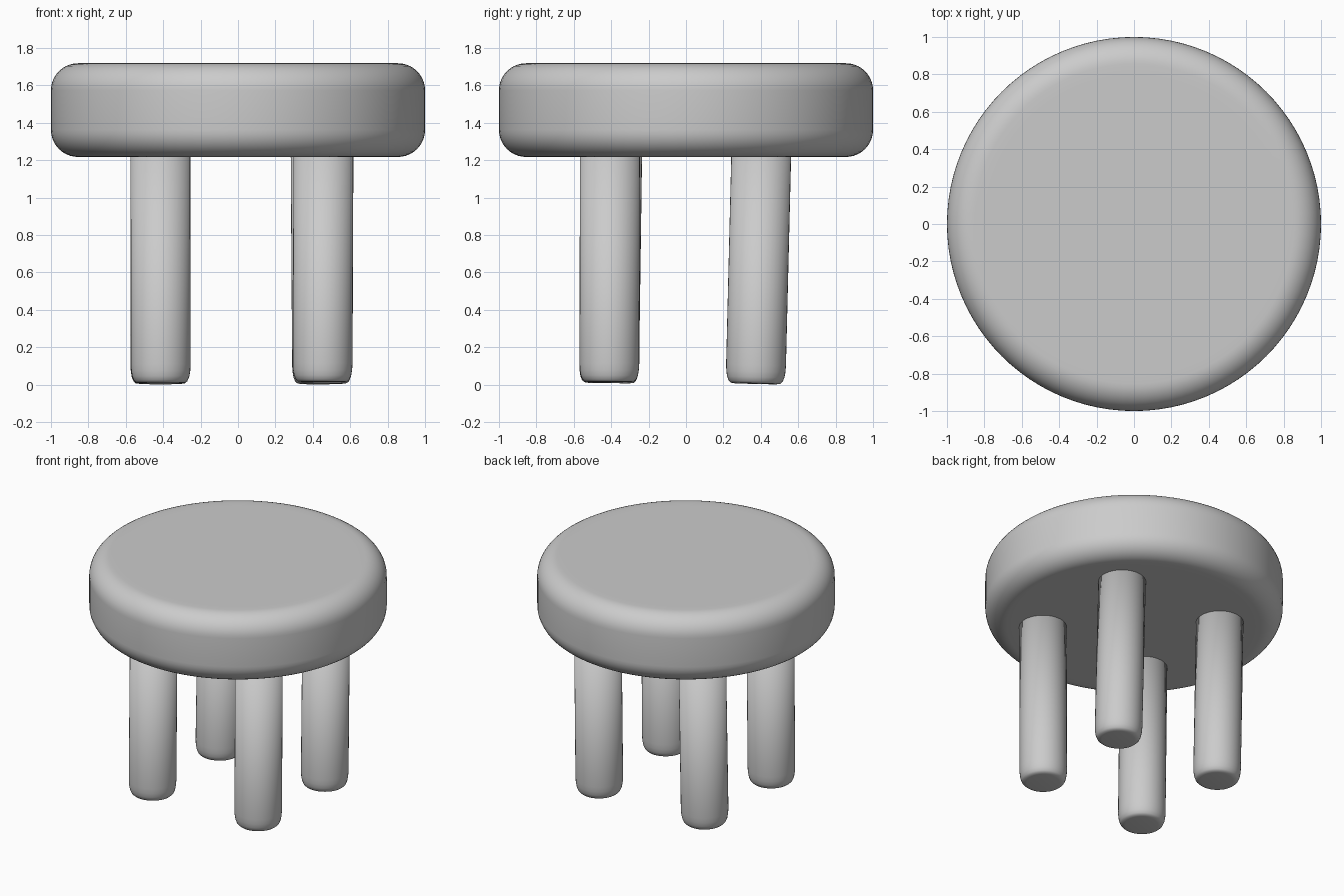
import bpy, bmesh, math
from mathutils import Matrix, Vector

if "Cube" in bpy.data.objects:
    bpy.data.objects.remove(bpy.data.objects["Cube"])

grey = bpy.data.materials.new("light grey")
grey.diffuse_color = (0.6, 0.6, 0.6, 1)
grey.use_nodes = True
grey.node_tree.nodes["Principled BSDF"].inputs["Base Color"].default_value = grey.diffuse_color


def lathe(name, profile, sides, top=None, bottom=None):
    """Spin an (r, z) profile around z; optionally stand it along bottom -> top."""
    bm = bmesh.new()
    verts = [bm.verts.new((r, 0, z)) for r, z in profile]
    edges = [bm.edges.new(pair) for pair in zip(verts, verts[1:])]
    bmesh.ops.spin(bm, geom=verts + edges, cent=(0, 0, 0), axis=(0, 0, 1),
                   angle=2 * math.pi, steps=sides)
    bmesh.ops.remove_doubles(bm, verts=bm.verts, dist=1e-5)
    bmesh.ops.recalc_face_normals(bm, faces=bm.faces)
    if top:
        top, bottom = Vector(top), Vector(bottom)
        turn = Vector((0, 0, 1)).rotation_difference(top - bottom)
        bm.transform(Matrix.Translation(bottom) @ turn.to_matrix().to_4x4())
    mesh = bpy.data.meshes.new(name)
    bm.to_mesh(mesh)
    bm.free()
    mesh.materials.append(grey)
    obj = bpy.data.objects.new(name, mesh)
    bpy.context.collection.objects.link(obj)
    mesh.shade_smooth()
    return obj


def arc(cx, cz, r, start, end, n=10):
    angles = [math.radians(start + (end - start) * i / n) for i in range(n + 1)]
    return [(cx + r * math.cos(a), cz + r * math.sin(a)) for a in angles]


# Seat: thick disc with rounded rims
low, high, rim = 1.217, 1.718, 0.145
lathe("seat", [(0, low), (0.8, low)]
      + arc(1 - rim, low + rim, rim, -90, 0)
      + arc(1 - rim, high - rim, rim, 0, 90)
      + [(0.8, high), (0, high)], 96)

# Legs: slightly uneven round posts with softened feet
post = [(0, 0), (0.11, 0), (0.132, 0.003), (0.144, 0.014), (0.153, 0.036),
        (0.158, 0.065), (0.16, 0.1), (0.16, 1.25), (0, 1.25)]
legs = {
    "front_left_leg": ((-0.415, -0.395, 1.22), (-0.413, -0.412, 0.008)),
    "front_right_leg": ((0.457, -0.407, 1.22), (0.452, -0.41, 0.014)),
    "back_left_leg": ((-0.415, 0.402, 1.22), (-0.415, 0.372, 0.004)),
    "back_right_leg": ((0.442, 0.402, 1.22), (0.450, 0.372, 0.004)),
}
for name, (top, bottom) in legs.items():
    lathe(name, post, 40, top, bottom)
